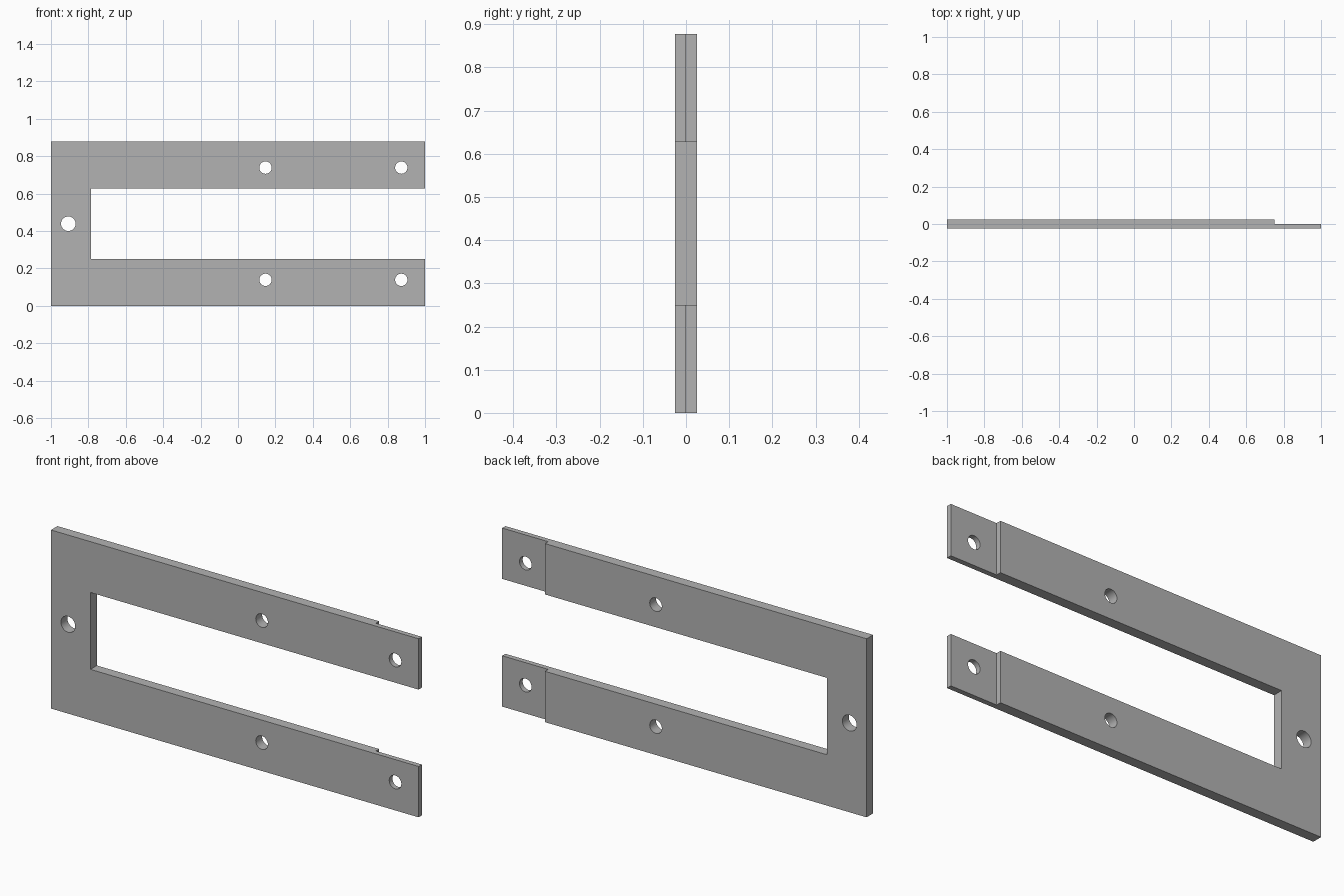
import bpy
import bmesh
import math

cube = bpy.data.objects.get("Cube")
if cube:
    bpy.data.objects.remove(cube, do_unlink=True)

LENGTH, HEIGHT, HALF = 2.0, 0.878, 0.025
ARM = 0.25            # height of each arm
SLOT_X = -0.785       # inner end of the slot
STEP_X = 0.75         # start of the thinned arm tips

grey = bpy.data.materials.new("plain grey")
grey.use_nodes = True
colour = (0.45, 0.45, 0.45, 1)
grey.diffuse_color = colour
grey.node_tree.nodes["Principled BSDF"].inputs["Base Color"].default_value = colour


def prism(name, outline, y0, y1):
    """Extrude an outline in the x-z plane from y0 to y1."""
    bm = bmesh.new()
    face = bm.faces.new([bm.verts.new((x, y0, z)) for x, z in outline])
    moved = bmesh.ops.extrude_face_region(bm, geom=[face])["geom"]
    verts = [v for v in moved if isinstance(v, bmesh.types.BMVert)]
    bmesh.ops.translate(bm, verts=verts, vec=(0, y1 - y0, 0))
    bmesh.ops.recalc_face_normals(bm, faces=bm.faces)
    mesh = bpy.data.meshes.new(name)
    bm.to_mesh(mesh)
    bm.free()
    mesh.materials.append(grey)
    obj = bpy.data.objects.new(name, mesh)
    bpy.context.collection.objects.link(obj)
    return obj


def circle(x, z, r, n=32):
    return [(x + r * math.cos(math.tau * i / n), z + r * math.sin(math.tau * i / n))
            for i in range(n)]


def cut(target, cutter):
    """Subtract the cutter and remove it."""
    mod = target.modifiers.new("cut", "BOOLEAN")
    mod.operation = "DIFFERENCE"
    mod.solver = "EXACT"
    mod.object = cutter
    cutter.hide_render = True
    bpy.context.view_layer.objects.active = target
    bpy.ops.object.modifier_apply(modifier=mod.name)
    bpy.data.objects.remove(cutter, do_unlink=True)


# Forked plate
end = LENGTH / 2
top = HEIGHT - ARM
plate = prism("forked_plate", [
    (-end, 0), (end, 0), (end, ARM), (SLOT_X, ARM),
    (SLOT_X, top), (end, top), (end, HEIGHT), (-end, HEIGHT)], -HALF, HALF)

# Half-thickness tips, stepped on the back
cut(plate, prism("tip_cutter", [
    (STEP_X, -0.1), (end + 0.1, -0.1), (end + 0.1, HEIGHT + 0.1), (STEP_X, HEIGHT + 0.1)],
    0, 0.1))

# Bolt holes: two in each arm, a larger one in the bridge
holes = [(-0.907, HEIGHT / 2, 0.039)]
for x in (0.147, 0.873):
    for side in (-1, 1):
        holes.append((x, HEIGHT / 2 + side * 0.3, 0.033))
for x, z, r in holes:
    cut(plate, prism("hole_cutter", circle(x, z, r), -0.1, 0.1))

# Smooth hole walls, sharp edges elsewhere
bpy.ops.object.select_all(action="DESELECT")
plate.select_set(True)
bpy.context.view_layer.objects.active = plate
bpy.ops.object.shade_smooth_by_angle(angle=math.radians(30))
